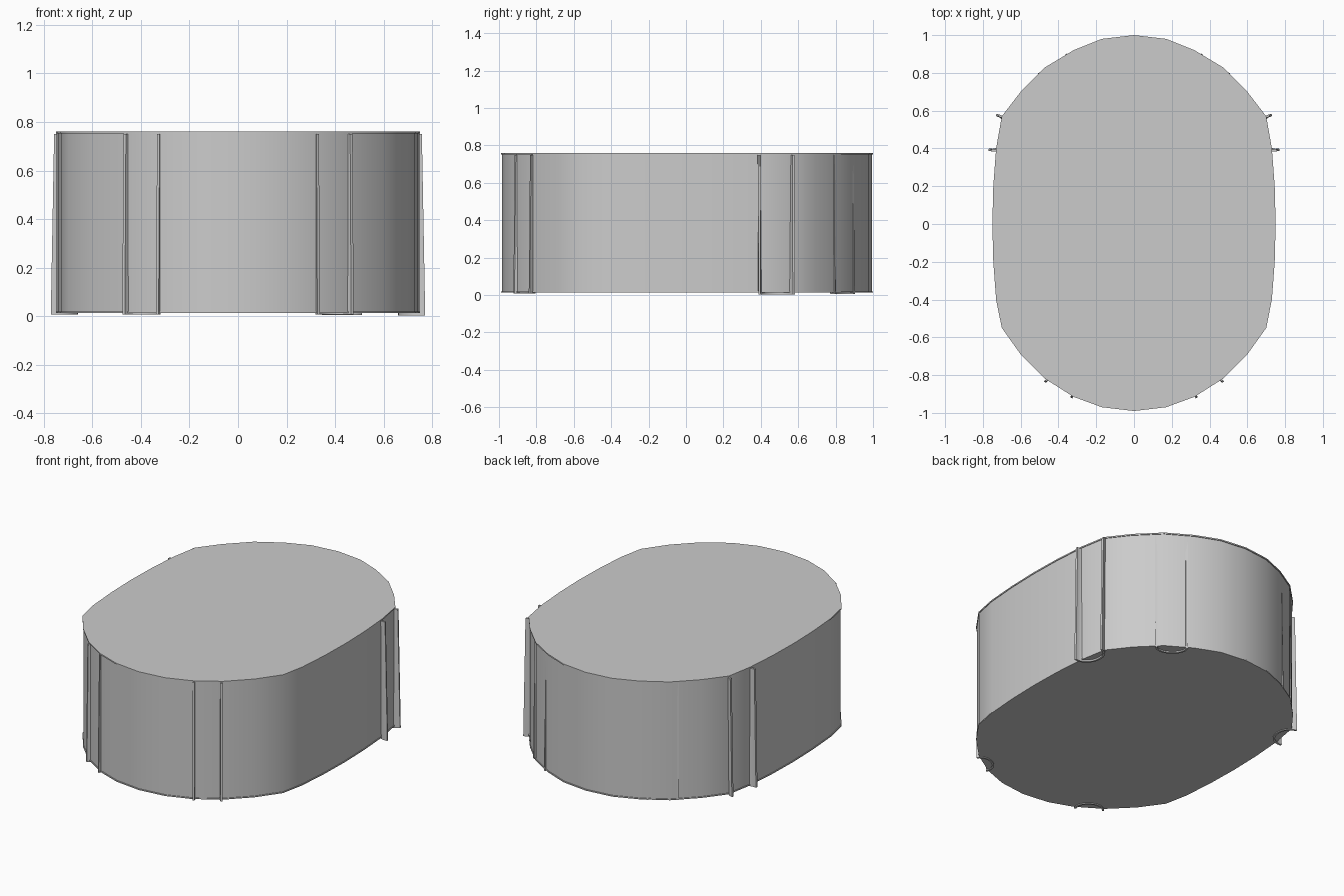
import bpy, bmesh, math
from mathutils import Vector

cube = bpy.data.objects.get("Cube")
if cube:
    bpy.data.objects.remove(cube)

grey = bpy.data.materials.new("plain_grey")
grey.use_nodes = True
colour = (0.6, 0.6, 0.6, 1)
grey.diffuse_color = colour
grey.node_tree.nodes["Principled BSDF"].inputs["Base Color"].default_value = colour

# Half outline of the oval, back to front
HALF = [(0, 1), (.17, .98), (.32, .92), (.47, .83), (.6, .7), (.7, .57),
        (.73, .4), (.745, .2), (.75, 0), (.745, -.2), (.73, -.4), (.7, -.55),
        (.6, -.69), (.47, -.82), (.32, -.915), (.17, -.97), (0, -.99)]
OVAL = HALF + [(-x, y) for x, y in HALF[-2:0:-1]]


def prism(name, low, high, z0, z1):
    """Close a solid between two matching outlines."""
    bm = bmesh.new()
    a = [bm.verts.new((x, y, z0)) for x, y in low]
    b = [bm.verts.new((x, y, z1)) for x, y in high]
    n = len(a)
    bm.faces.new(a)
    bm.faces.new(b)
    for i in range(n):
        j = (i + 1) % n
        bm.faces.new((a[i], a[j], b[j], b[i]))
    bmesh.ops.recalc_face_normals(bm, faces=bm.faces)
    mesh = bpy.data.meshes.new(name)
    bm.to_mesh(mesh)
    bm.free()
    mesh.materials.append(grey)
    obj = bpy.data.objects.new(name, mesh)
    bpy.context.collection.objects.link(obj)
    bpy.ops.object.select_all(action='DESELECT')
    bpy.context.view_layer.objects.active = obj
    obj.select_set(True)
    bpy.ops.object.shade_smooth_by_angle(angle=math.radians(35))
    return obj


# Body wall with slightly proud top and bottom rims
wall = [(x * .995, y * .995) for x, y in OVAL]
prism("body_wall", wall, wall, .02, .752)
prism("top_panel", OVAL, OVAL, .752, .76)
prism("bottom_panel", OVAL, OVAL, .013, .02)


def channel(name, start, end, depth, z0, z1, splay):
    """Curved channel leg, open outward, with its two lips at start and end."""
    s, e = Vector(start), Vector(end)
    mid, half = (s + e) / 2, (e - s) / 2
    inward = Vector((-half.y, half.x)).normalized()
    if inward.dot(mid) > 0:
        inward.negate()
    thick = .012
    radius = half.length
    arc = [math.pi * i / 12 for i in range(13)]
    outer = [mid + half * math.cos(t) + inward * depth * math.sin(t) for t in arc]
    k = 1 - thick / radius
    inner = [mid + half * k * math.cos(t) + inward * (depth - thick) * math.sin(t)
             for t in reversed(arc)]
    loop = outer + inner
    low = [p - inward * splay for p in loop]
    prism(name, low, loop, z0, z1)


# Channel legs let into the wall
for side, label in ((1, "left"), (-1, "right")):
    channel("side_leg_" + label, (side * .757, .385), (side * .715, .58),
            .09, .003 if side > 0 else .008, .75, .014)
    channel("front_leg_" + label, (side * .472, -.828), (side * .323, -.916),
            .07, .008, .75, .008)
    channel("back_leg_" + label, (side * .505, .79), (side * .35, .896),
            .07, .005 if side > 0 else .013, .75, .008)
